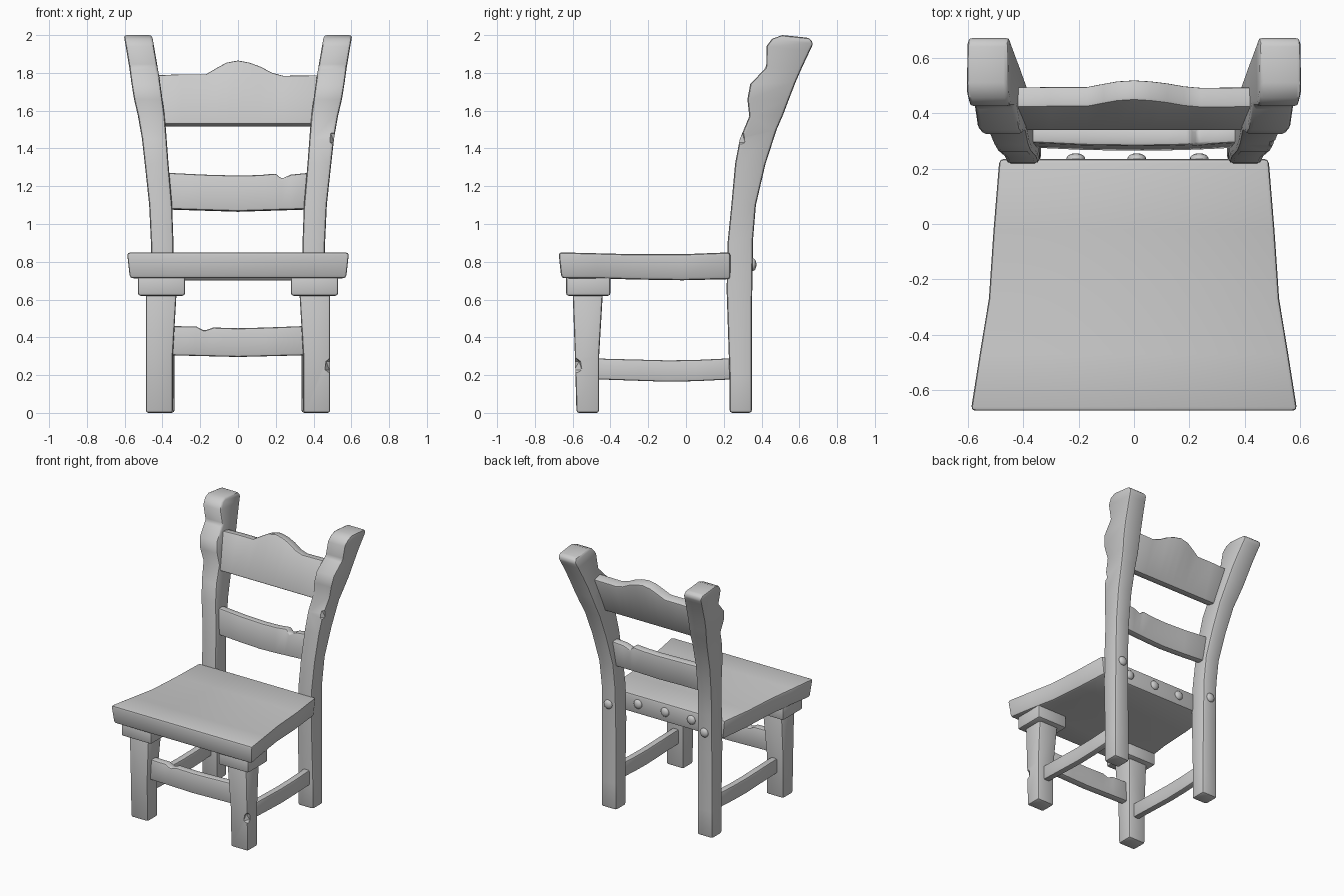
import bpy
import bmesh
import math
from mathutils import Vector

if "Cube" in bpy.data.objects:
    bpy.data.objects.remove(bpy.data.objects["Cube"], do_unlink=True)

GREY = (0.6, 0.6, 0.6, 1.0)
wood = bpy.data.materials.new("plain grey")
wood.use_nodes = True
wood.diffuse_color = GREY
wood.node_tree.nodes["Principled BSDF"].inputs["Base Color"].default_value = GREY


def add_object(name, bm):
    bmesh.ops.recalc_face_normals(bm, faces=bm.faces)
    mesh = bpy.data.meshes.new(name)
    bm.to_mesh(mesh)
    bm.free()
    mesh.materials.append(wood)
    obj = bpy.data.objects.new(name, mesh)
    bpy.context.collection.objects.link(obj)
    return obj


def smooth(obj, angle=35):
    bpy.ops.object.select_all(action="DESELECT")
    obj.select_set(True)
    bpy.context.view_layer.objects.active = obj
    bpy.ops.object.shade_smooth_by_angle(angle=math.radians(angle))


def apply_modifiers(obj):
    graph = bpy.context.evaluated_depsgraph_get()
    mesh = bpy.data.meshes.new_from_object(obj.evaluated_get(graph))
    obj.modifiers.clear()
    obj.data = mesh


def chip(obj, centre, size):
    """Knock a chip out of a corner with a rough lump."""
    bm = bmesh.new()
    bmesh.ops.create_icosphere(bm, subdivisions=1, radius=1)
    bmesh.ops.scale(bm, vec=size, verts=bm.verts)
    bmesh.ops.translate(bm, vec=centre, verts=bm.verts)
    cutter = add_object("chip_cutter", bm)
    cutter.hide_render = True
    mod = obj.modifiers.new("chip", "BOOLEAN")
    mod.operation = "DIFFERENCE"
    mod.solver = "EXACT"
    mod.object = cutter
    apply_modifiers(obj)
    bpy.data.objects.remove(cutter, do_unlink=True)


def loft(name, rings, bevel=0.014, chip_at=None, chip_size=None):
    """Skin four-cornered rings into one softly bevelled beam."""
    bm = bmesh.new()
    rows = [[bm.verts.new(p) for p in ring] for ring in rings]
    for a, b in zip(rows, rows[1:]):
        for i in range(4):
            j = (i + 1) % 4
            bm.faces.new((a[i], a[j], b[j], b[i]))
    bm.faces.new(rows[0])
    bm.faces.new(rows[-1])
    obj = add_object(name, bm)
    mod = obj.modifiers.new("soft_edges", "BEVEL")
    mod.width = bevel
    mod.segments = 2
    mod.limit_method = "ANGLE"
    mod.angle_limit = math.radians(38)
    apply_modifiers(obj)
    if chip_at:
        chip(obj, chip_at, chip_size)
    smooth(obj)
    return obj


def lerp(table, t):
    for (t0, v0), (t1, v1) in zip(table, table[1:]):
        if t <= t1:
            return v0 + (v1 - v0) * (t - t0) / (t1 - t0)
    return table[-1][1]


# Back posts: curved side profile, flaring outward toward the top
FRONT = [(.23, 0), (.23, .2), (.215, .65), (.22, .9), (.24, 1.1), (.26, 1.32),
         (.285, 1.45), (.335, 1.57), (.325, 1.66), (.34, 1.74), (.425, 1.83),
         (.425, 1.94), (.455, 1.98), (.51, 2.0)]
BACK = [(.35, 0), (.35, .2), (.35, .6), (.355, .92), (.37, 1.1), (.42, 1.315),
        (.48, 1.5), (.515, 1.58), (.545, 1.66), (.58, 1.75), (.615, 1.83),
        (.655, 1.915), (.675, 1.955), (.655, 1.985)]
INNER = [(0, .335), (.86, .34), (1.13, .35), (1.34, .37), (1.55, .385),
         (1.77, .415), (2, .455)]
OUTER = [(0, .465), (.86, .46), (1.05, .465), (1.24, .485), (1.51, .515),
         (1.68, .555), (1.86, .58), (2, .605)]

# Front legs: height, front y, back y, inner x, outer x
LEG = [(0, -.58, -.46, .345, .488), (.3, -.588, -.46, .345, .488),
       (.64, -.6, -.44, .325, .488)]

for side, s in (("left", 1), ("right", -1)):
    rings = []
    for (fy, fz), (by, bz) in zip(FRONT, BACK):
        rings.append([(s * lerp(INNER, fz), fy, fz), (s * lerp(OUTER, fz), fy, fz),
                      (s * lerp(OUTER, bz), by, bz), (s * lerp(INNER, bz), by, bz)])
    worn = s > 0
    loft(side + "_back_post", rings, 0.016,
         (.52, .275, 1.455) if worn else None, (.04, .045, .055))

    rings = [[(s * i, f, z), (s * o, f, z), (s * o, b, z), (s * i, b, z)]
             for z, f, b, i, o in LEG]
    loft(side + "_front_leg", rings, 0.014,
         (.495, -.59, .25) if worn else None, (.04, .045, .05))

    # Block between leg and seat
    rings = [[(s * .28, -.635, z), (s * .53, -.635, z),
              (s * .53, -.4, z), (s * .28, -.4, z)] for z in (.62, .73)]
    loft(side + "_leg_block", rings)

    # Side stretcher, sagging slightly
    rings = [[(s * .385, y, z), (s * .435, y, z),
              (s * .435, y, z + h), (s * .385, y, z + h)]
             for y, z, h in ((-.48, .178, .11), (-.25, .17, .112),
                             (-.1, .165, .113), (.05, .168, .112), (.26, .178, .112))]
    loft(side + "_stretcher", rings, 0.01)

# Seat: wide front, narrow back, gently dished
SEAT = [(-.675, .59, .85, .713, .015), (-.47, .558, .845, .712, 0),
        (-.27, .525, .84, .706, 0), (-.02, .508, .84, .702, 0),
        (.235, .487, .85, .708, 0)]
loft("seat", [[(-w + .015, y + d, b), (w - .015, y + d, b), (w, y, t), (-w, y, t)]
              for y, w, t, b, d in SEAT], 0.016)


def slat(name, top, bottom, depth, thick, lean, bow, bevel=0.012):
    """Board across x; its top follows a profile and it leans back with height."""
    half = top[-1][0]
    rings = []
    for x, t in top:
        b = lerp(bottom, x)
        y = depth - bow * (1 - (x / half) ** 2)
        yt = y + lean * (t - b)
        drop = lean * thick * 0.7
        rings.append([(x, y, b), (x, yt, t), (x, yt + thick, t - drop),
                      (x, y + thick, b - drop)])
    return loft(name, rings, bevel)


# Crested top slat
slat("top_slat",
     [(-.43, 1.79), (-.3, 1.795), (-.17, 1.795), (-.11, 1.83), (-.06, 1.857),
      (0, 1.868), (.06, 1.857), (.12, 1.835), (.18, 1.803), (.24, 1.787), (.43, 1.79)],
     [(-.43, 1.53), (0, 1.53), (.43, 1.53)], .335, .075, .33, 0)

# Middle slat with a nick in its top edge
slat("middle_slat",
     [(-.38, 1.272), (-.18, 1.262), (0, 1.257), (.12, 1.26), (.2, 1.268),
      (.23, 1.24), (.28, 1.262), (.38, 1.272)],
     [(-.38, 1.08), (0, 1.068), (.38, 1.08)], .275, .06, .1, .012)

# Front stretcher with a nick in its top edge
slat("front_stretcher",
     [(-.36, .46), (-.22, .457), (-.18, .435), (-.13, .452), (0, .448),
      (.15, .452), (.36, .46)],
     [(-.36, .305), (0, .296), (.36, .305)], -.55, .06, 0, 0)

# Domed pegs on the back of the seat and posts
PEGS = [(-.21, .235), (.01, .235), (.235, .235), (-.4, .353), (.4, .353)]
for x, y in PEGS:
    bm = bmesh.new()
    bmesh.ops.create_uvsphere(bm, u_segments=14, v_segments=8, radius=1)
    bmesh.ops.scale(bm, vec=(.034, .02, .034), verts=bm.verts)
    bmesh.ops.translate(bm, vec=Vector((x, y, .785)), verts=bm.verts)
    smooth(add_object("peg", bm), 60)
